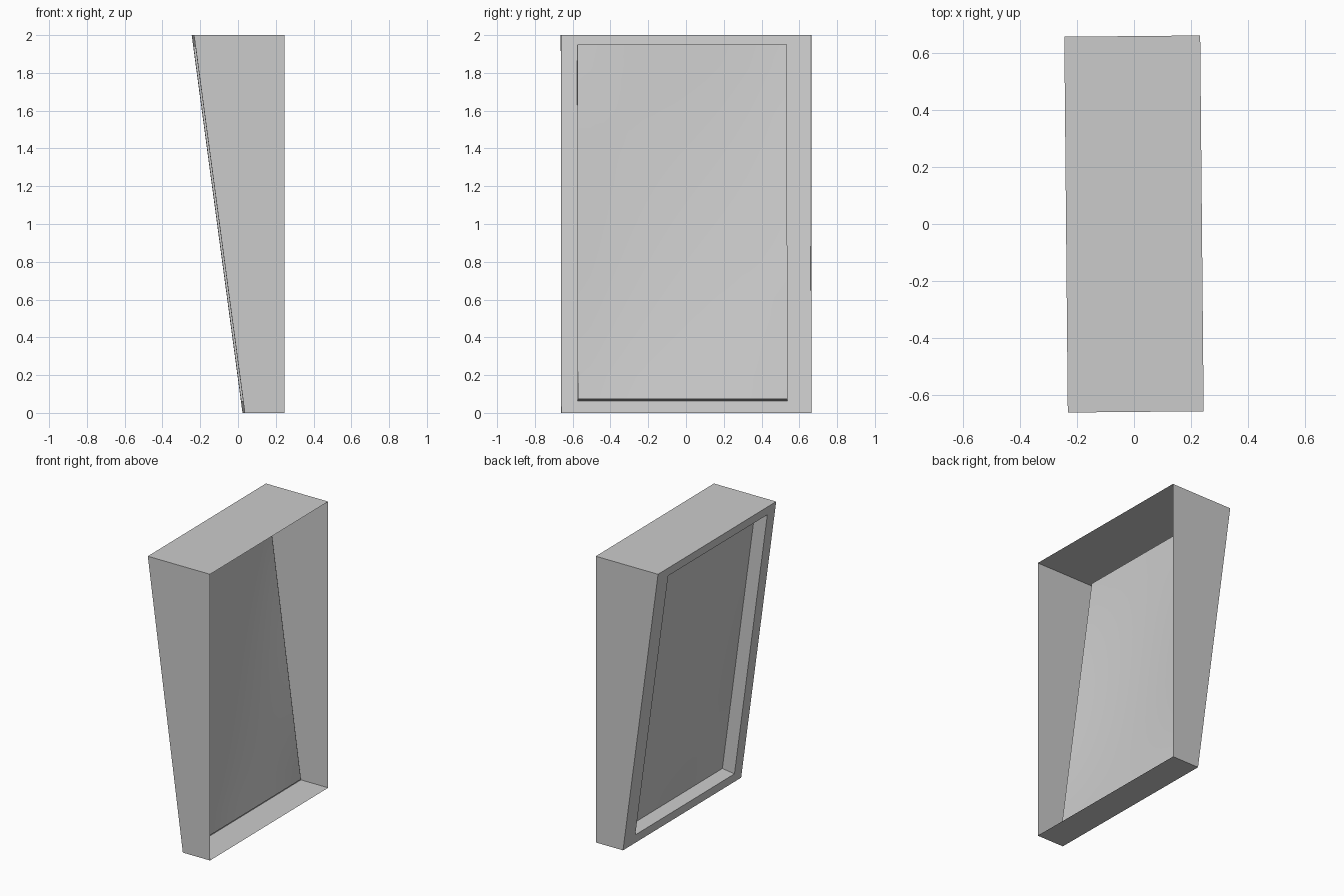
import bpy, bmesh
from math import hypot
from mathutils import Vector

if "Cube" in bpy.data.objects:
    bpy.data.objects.remove(bpy.data.objects["Cube"])

HALF_Y, HEIGHT = 0.661, 2.0
X_OPEN, X_TOP, X_BOTTOM = 0.239, -0.239, 0.030
DEPTH, BULGE, YAW = 0.094, 0.03, 0.0093

# inward normal of the leaning face
run = X_BOTTOM - X_TOP
inward = Vector((HEIGHT, 0, run)) / hypot(HEIGHT, run)


def lean_x(z):
    return X_BOTTOM + (X_TOP - X_BOTTOM) * z / HEIGHT


def lean_loop(y0, y1, z0, z1):
    """Rectangle lying on the leaning face."""
    return [Vector((lean_x(z), y, z)) for y, z in ((y0, z0), (y0, z1), (y1, z1), (y1, z0))]


def add_mesh(name, bm):
    mesh = bpy.data.meshes.new(name)
    bm.to_mesh(mesh)
    bm.free()
    obj = bpy.data.objects.new(name, mesh)
    obj.rotation_euler.z = YAW
    bpy.context.collection.objects.link(obj)
    return obj


def band(name, a, b):
    """Thin sheet joining two four-point loops."""
    bm = bmesh.new()
    a, b = ([bm.verts.new(p) for p in loop] for loop in (a, b))
    for i in range(4):
        j = (i + 1) % 4
        bm.faces.new((a[i], a[j], b[j], b[i]))
    return add_mesh(name, bm)


def domed_panel(name, corners, bulge, n=16):
    """Smooth panel with straight edges, swelling gently outward."""
    bm = bmesh.new()
    c0, c1, c2, c3 = corners
    grid = []
    for i in range(n + 1):
        u = i / n
        row = []
        for k in range(n + 1):
            v = k / n
            p = c0 + (c3 - c0) * u + (c1 - c0) * v
            swell = 16 * u * (1 - u) * v * (1 - v)
            row.append(bm.verts.new(p - inward * bulge * swell))
        grid.append(row)
    for i in range(n):
        for k in range(n):
            f = bm.faces.new((grid[i][k], grid[i][k + 1], grid[i + 1][k + 1], grid[i + 1][k]))
            f.smooth = True
    return add_mesh(name, bm)


outer = lean_loop(-HALF_Y, HALF_Y, 0, HEIGHT)
mouth = [Vector((X_OPEN, p.y, p.z)) for p in outer]
opening = lean_loop(-0.574, 0.536, 0.062, 1.939)
panel = [p + inward * DEPTH for p in opening]

# Tapered top, floor and sides, open at the rear
band("tapered_shell", mouth, outer)
# Border on the leaning face
band("front_frame", outer, opening)
# Recess walls and set-back domed panel
band("recess_walls", opening, panel)
domed_panel("domed_panel", panel, BULGE)
